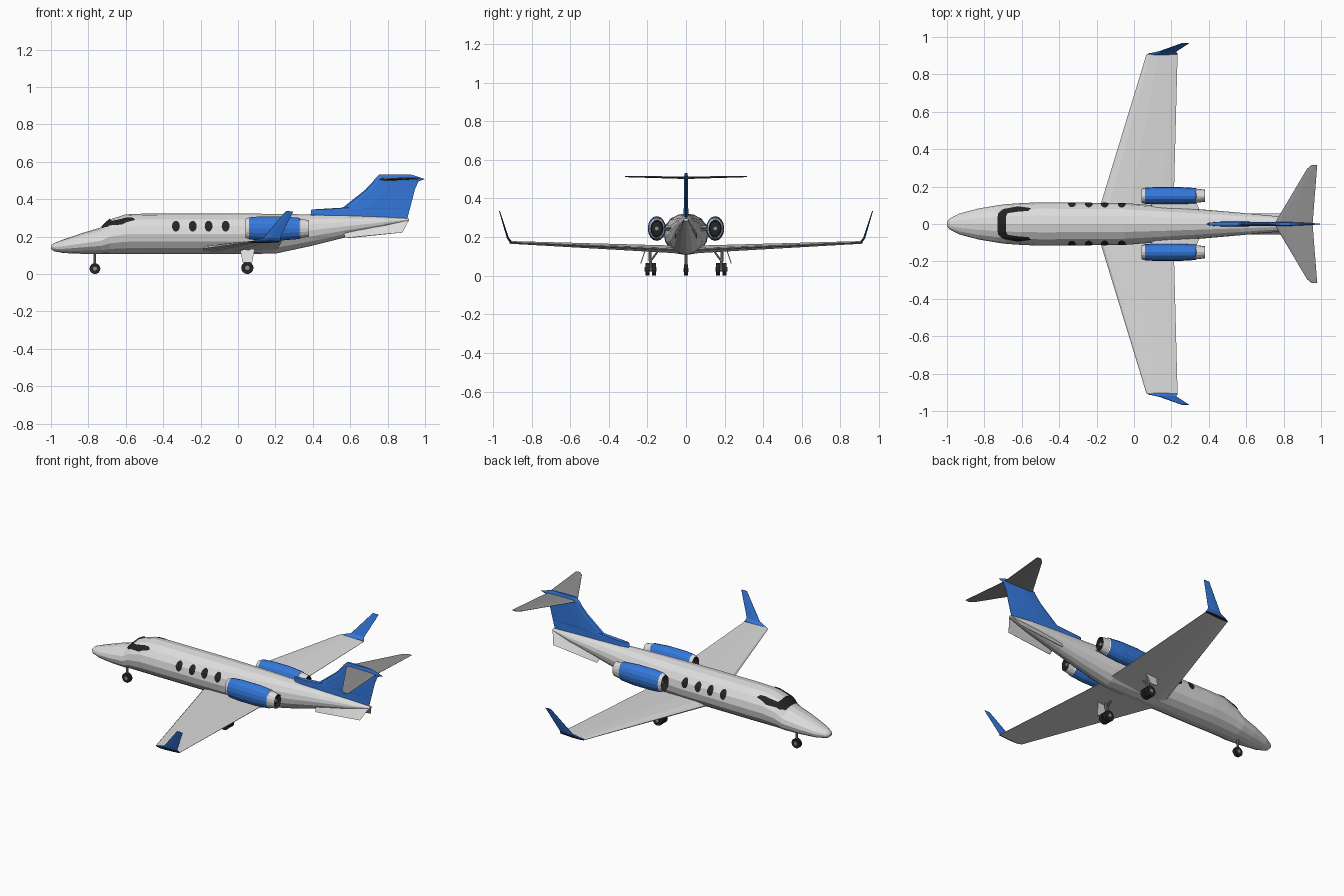
import bpy, bmesh, math
from mathutils import Vector
from mathutils.bvhtree import BVHTree

if "Cube" in bpy.data.objects:
    bpy.data.objects.remove(bpy.data.objects["Cube"])


def colour(name, r, g, b):
    m = bpy.data.materials.new(name)
    m.diffuse_color = (r, g, b, 1)
    m.use_nodes = True
    m.node_tree.nodes["Principled BSDF"].inputs["Base Color"].default_value = m.diffuse_color
    return m


WHITE = colour("light_grey_paint", 0.72, 0.72, 0.72)
BLUE = colour("blue_paint", 0.035, 0.19, 0.72)
GREY = colour("mid_grey", 0.28, 0.28, 0.28)
DARK = colour("dark_glass", 0.018, 0.018, 0.018)


def finish(name, bm, mats, mirror=False, recalc=True):
    if recalc:
        bmesh.ops.recalc_face_normals(bm, faces=bm.faces[:])
    me = bpy.data.meshes.new(name)
    bm.to_mesh(me)
    bm.free()
    for m in mats:
        me.materials.append(m)
    ob = bpy.data.objects.new(name, me)
    bpy.context.collection.objects.link(ob)
    if mirror:
        mod = ob.modifiers.new("mirror", 'MIRROR')
        mod.use_axis = (False, True, False)
    return ob


def skin(bm, rings, cap=True):
    """Join rings of points into a tube; returns the face strip of each gap."""
    vs = [[bm.verts.new(p) for p in r] for r in rings]
    n = len(vs[0])
    strips = [[bm.faces.new((a[i], a[(i + 1) % n], b[(i + 1) % n], b[i]))
               for i in range(n)] for a, b in zip(vs, vs[1:])]
    if cap:
        bm.faces.new(vs[0])
        bm.faces.new(vs[-1])
    return strips


# thin aerofoil outline: (chord fraction, half-thickness fraction)
FOIL = [(0, 0), (0.03, 0.6), (0.12, 0.95), (0.4, 1), (0.85, 0.4), (1, 0.08),
        (1, -0.08), (0.85, -0.4), (0.4, -1), (0.12, -0.95), (0.03, -0.6)]


def blade(name, sections, normal, mat, mirror=False):
    """Loft aerofoil sections given as (leading point, trailing point, thickness)."""
    bm = bmesh.new()
    nv = Vector(normal).normalized()
    skin(bm, [[Vector(a).lerp(Vector(b), c) + nv * (h * t / 2) for c, h in FOIL]
              for a, b, t in sections])
    return finish(name, bm, [mat], mirror)


def rod(name, p, q, r, mat, sides=10, mirror=False):
    p, q = Vector(p), Vector(q)
    bm = bmesh.new()
    rot = (q - p).to_track_quat('Z', 'Y').to_matrix().to_4x4()
    rot.translation = (p + q) / 2
    bmesh.ops.create_cone(bm, cap_ends=True, segments=sides, radius1=r, radius2=r,
                          depth=(q - p).length, matrix=rot)
    return finish(name, bm, [mat], mirror)


# Fuselage: stations of (x, bottom, top, half width)
STATIONS = [(-1.0, .136, .150, .012), (-.985, .122, .165, .03), (-.93, .112, .186, .057),
            (-.83, .108, .220, .083), (-.73, .107, .250, .1), (-.685, .107, .292, .106),
            (-.6, .107, .319, .112), (-.5, .107, .323, .116), (-.05, .107, .323, .112),
            (.2, .109, .322, .092), (.4, .152, .318, .075), (.57, .195, .315, .06),
            (.78, .247, .306, .04), (.915, .283, .297, .012)]
bm = bmesh.new()
rings = []
for x, lo, hi, w in STATIONS:
    ring = []
    for i in range(16):
        a = math.tau * i / 16
        ring.append((x, w * math.sin(a), (lo + hi) / 2 + (hi - lo) / 2 * math.cos(a)))
    rings.append(ring)
skin(bm, rings)
bmesh.ops.recalc_face_normals(bm, faces=bm.faces[:])
TREE = BVHTree.FromBMesh(bm)
finish("fuselage", bm, [WHITE])


def on_skin(start, direction, lift):
    d = Vector(direction)
    return TREE.ray_cast(Vector(start), d)[0] - d * lift


# Cabin windows: thin oval plates laid on the skin
bm = bmesh.new()
for cx in (-.332, -.242, -.157, -.066):
    mid = bm.verts.new(on_skin((cx, -1, .256), (0, 1, 0), .004))
    rim = [bm.verts.new(on_skin((cx + .021 * math.cos(a), -1, .256 + .029 * math.sin(a)),
                                (0, 1, 0), .004))
           for a in [math.tau * i / 14 for i in range(14)]]
    for i in range(14):
        bm.faces.new((mid, rim[i], rim[(i + 1) % 14]))
finish("cabin_windows", bm, [DARK], True, recalc=False)

# Windshield: wrap-around band between two outlines seen from above
OUTER = [(-.73, 0), (-.728, .055), (-.70, .08), (-.62, .095), (-.55, .085)]
INNER = [(-.685, 0), (-.685, .04), (-.675, .058), (-.62, .066), (-.565, .07)]
bm = bmesh.new()
rows = []
for k in range(len(OUTER) - 1):
    for s in range(6 if k < 3 else 7):
        o = Vector(OUTER[k]).lerp(Vector(OUTER[k + 1]), s / 6)
        n = Vector(INNER[k]).lerp(Vector(INNER[k + 1]), s / 6)
        rows.append([bm.verts.new(on_skin((*o.lerp(n, j / 6), 1), (0, 0, -1), .006))
                     for j in range(7)])
for a, b in zip(rows, rows[1:]):
    for j in range(6):
        f = bm.faces.new((a[j], a[j + 1], b[j + 1], b[j]))
        f.normal_update()
        if f.normal.z < 0:
            f.normal_flip()
finish("windshield", bm, [DARK], True, recalc=False)

# Wings, tip caps and winglets
blade("wing", [((-.205, .02, .134), (.21, .02, .134), .042),
               ((-.18, .10, .138), (.212, .10, .138), .038),
               ((.066, .905, .172), (.233, .905, .172), .014)], (0, 0, 1), WHITE, True)
blade("wing_tip_cap", [((.066, .905, .172), (.233, .905, .172), .0145),
                       ((.085, .915, .174), (.231, .915, .174), .011)],
      (0, 0, 1), DARK, True)
blade("winglet", [((.075, .908, .176), (.231, .908, .176), .012),
                  ((.135, .922, .194), (.226, .922, .194), .011),
                  ((.255, .966, .335), (.295, .966, .335), .005)],
      (0, .95, -.3), BLUE, True)

# Tail: fin with dorsal fairing and top bullet, tailplane, ventral fins
FIN = [(.385, .905, .295, .026), (.392, .918, .345, .024), (.56, .921, .355, .022),
       (.68, .945, .45, .02), (.722, .965, .495, .02), (.73, 1.0, .508, .022),
       (.755, .925, .532, .014)]
blade("tail_fin", [((a, 0, z), (b, 0, z), t) for a, b, z, t in FIN], (0, 1, 0), BLUE)
blade("tailplane", [((.75, 0, .507), (.955, 0, .507), .013),
                    ((.925, .295, .513), (.978, .295, .513), .007),
                    ((.95, .316, .513), (.98, .316, .513), .005)], (0, 0, 1), GREY, True)
blade("ventral_fin", [((.55, .03, .25), (.912, .012, .287), .008),
                      ((.575, .055, .192), (.88, .055, .222), .005)],
      (0, .9, .4), WHITE, True)

# Engines: lathed nacelle, coloured by profile segment, on a short pylon
PROFILE = [(.075, .02), (.08, .7), (.04, .78), (.06, .92), (.12, 1), (.24, 1), (.33, .88),
           (.335, .8), (.38, .68), (.355, .6), (.36, .02)]
SEGMENT_MATS = [2, 2, 0, 1, 1, 1, 0, 0, 2, 2]
bm = bmesh.new()
rings = []
for x, r in PROFILE:
    rings.append([(x, .151 + .047 * r * math.cos(math.tau * i / 16),
                   .244 + .064 * r * math.sin(math.tau * i / 16)) for i in range(16)])
strips = skin(bm, rings)
bm.faces.ensure_lookup_table()
for f in bm.faces:
    f.material_index = 2
for strip, m in zip(strips, SEGMENT_MATS):
    for f in strip:
        f.material_index = m
finish("engine_nacelle", bm, [WHITE, BLUE, DARK], True)
rod("fan_spinner", (.055, .151, .244), (.08, .151, .244), .012, GREY, 10, True)
rod("exhaust_core", (.35, .151, .244), (.375, .151, .244), .012, GREY, 10, True)
blade("engine_pylon", [((.09, .05, .245), (.36, .05, .245), .03),
                       ((.09, .125, .245), (.33, .125, .245), .03)],
      (0, 0, 1), WHITE, True)

# Nose gear
rod("nose_wheel", (-.765, -.01, .029), (-.765, .01, .029), .029, DARK, 16)
rod("nose_wheel_hub", (-.765, -.012, .029), (-.765, .012, .029), .011, GREY, 10)
rod("nose_strut", (-.765, 0, .05), (-.765, 0, .125), .007, GREY, 8)

# Main gear: twin wheels, axle, strut, brace and door
for label, y in (("inner", .166), ("outer", .2)):
    rod("main_wheel_" + label, (.05, y - .011, .033), (.05, y + .011, .033), .033,
        DARK, 16, True)
rod("main_axle", (.05, .152, .033), (.05, .214, .033), .012, GREY, 10, True)
rod("main_strut", (.05, .183, .033), (.05, .188, .14), .008, GREY, 8, True)
rod("main_brace", (.05, .183, .075), (.05, .14, .135), .005, GREY, 8, True)
bm = bmesh.new()
skin(bm, [[(.01, y, .135), (.09, y, .135), (.075, y + .024, .062), (.025, y + .024, .062)]
          for y in (.208, .213)])
finish("main_gear_door", bm, [WHITE], True)
